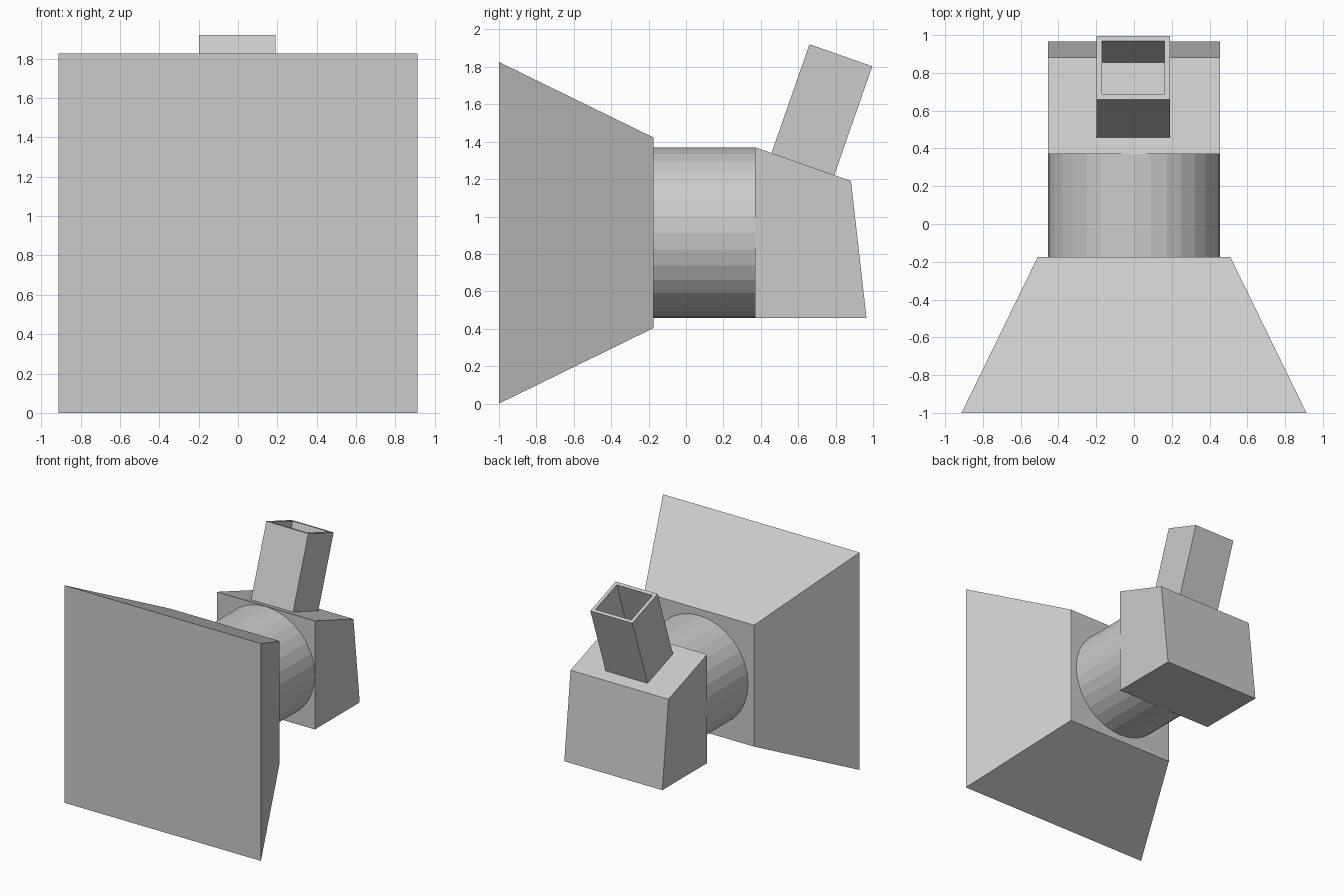
import bpy, bmesh, math
from mathutils import Vector

if "Cube" in bpy.data.objects:
    bpy.data.objects.remove(bpy.data.objects["Cube"])

grey = bpy.data.materials.new("light grey")
grey.diffuse_color = (0.6, 0.6, 0.6, 1)
grey.use_nodes = True
grey.node_tree.nodes["Principled BSDF"].inputs["Base Color"].default_value = grey.diffuse_color


def finish(name, bm):
    bmesh.ops.recalc_face_normals(bm, faces=bm.faces)
    me = bpy.data.meshes.new(name)
    bm.to_mesh(me)
    bm.free()
    me.materials.append(grey)
    ob = bpy.data.objects.new(name, me)
    bpy.context.collection.objects.link(ob)
    return ob


def extrude_profile(name, yz, half_width, centre_x=0.0):
    """Side outline in (y, z) swept across x."""
    bm = bmesh.new()
    face = bm.faces.new([bm.verts.new((centre_x - half_width, y, z)) for y, z in yz])
    new = bmesh.ops.extrude_face_region(bm, geom=[face])["geom"]
    verts = [v for v in new if isinstance(v, bmesh.types.BMVert)]
    bmesh.ops.translate(bm, verts=verts, vec=(2 * half_width, 0, 0))
    return finish(name, bm)


MID = 0.913  # height of the main axis

# Square flared hood: a four-sided cone laid along y
bm = bmesh.new()
rings = [[bm.verts.new((sx * h, y, MID + sz * h))
          for sx, sz in ((-1, -1), (1, -1), (1, 1), (-1, 1))]
         for y, h in ((-1.0, 0.913), (-0.175, 0.51))]
for ring in rings:
    bm.faces.new(ring)
for i in range(4):
    j = (i + 1) % 4
    bm.faces.new((rings[0][i], rings[0][j], rings[1][j], rings[1][i]))
finish("flared_hood", bm)

# Faceted barrel
bm = bmesh.new()
bmesh.ops.create_cone(bm, cap_ends=True, segments=32, radius1=0.455,
                      radius2=0.455, depth=0.545)
barrel = finish("barrel", bm)
barrel.rotation_euler = (math.pi / 2, 0, 0)
barrel.location = (0, 0.0975, MID)

# Rear housing with sloped top and back
extrude_profile("rear_housing",
                [(0.37, 0.458), (0.965, 0.458), (0.882, 1.19), (0.37, 1.37)], 0.455)

# Leaning square tube standing on the sloped top
tube = extrude_profile("viewing_tube",
                       [(0.457, 1.339), (0.793, 1.221), (0.996, 1.803), (0.66, 1.921)],
                       0.195, -0.004)

# Recess sunk into the tube's open end
bm = bmesh.new()
bm.from_mesh(tube.data)
top = max(bm.faces, key=lambda f: f.calc_center_median().z)
bmesh.ops.inset_region(bm, faces=[top], thickness=0.041)
floor = bmesh.ops.extrude_face_region(bm, geom=[top])["geom"]
bmesh.ops.delete(bm, geom=[top], context="FACES_ONLY")
bmesh.ops.translate(bm, verts=[v for v in floor if isinstance(v, bmesh.types.BMVert)],
                    vec=Vector((0, -0.203, -0.582)) * 0.56)
bmesh.ops.recalc_face_normals(bm, faces=bm.faces)
bm.to_mesh(tube.data)
bm.free()
